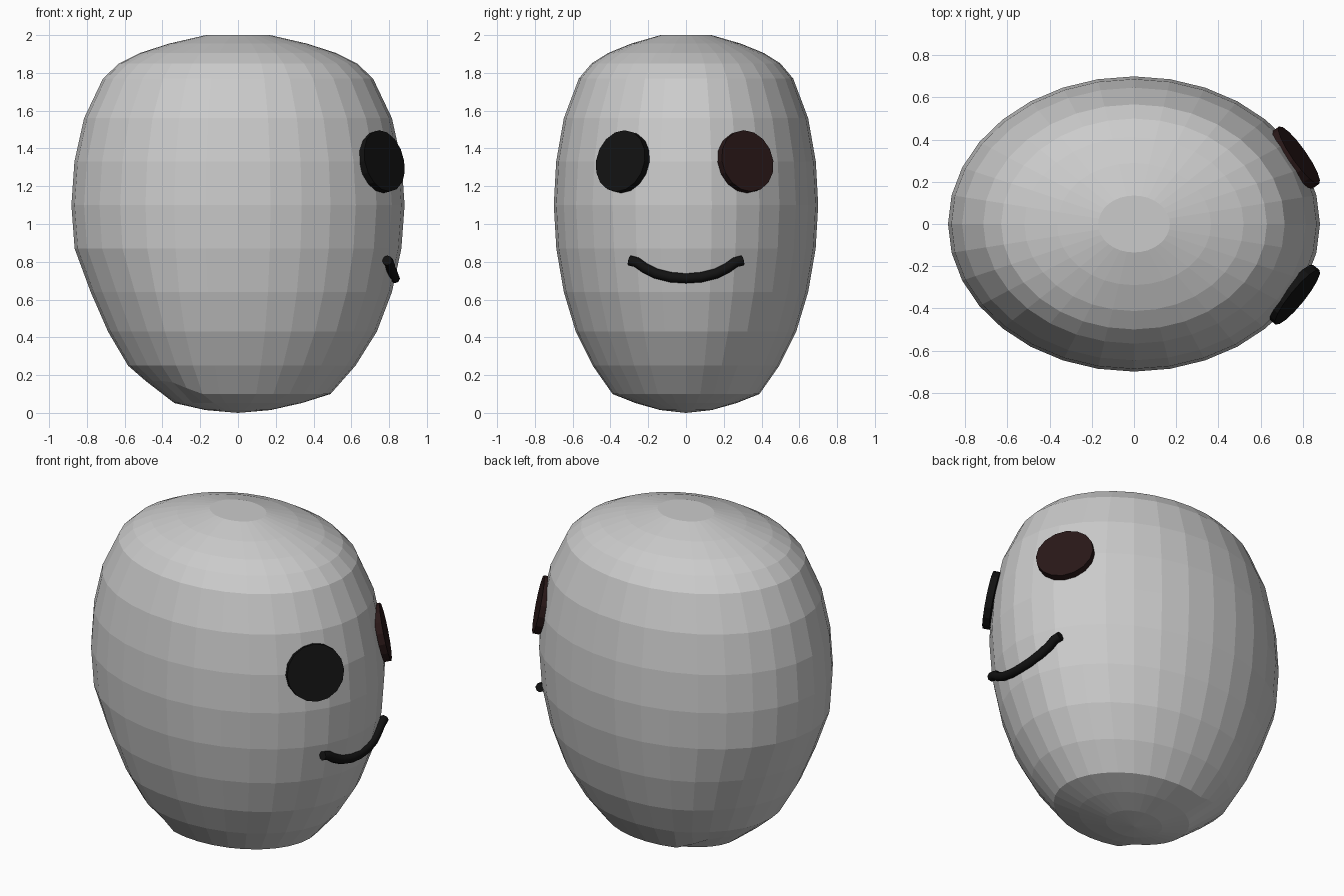
import bpy, bmesh
from math import sin, cos, pi, radians
from mathutils import Vector

if "Cube" in bpy.data.objects:
    bpy.data.objects.remove(bpy.data.objects["Cube"])

SEGMENTS = 32
WIDTH, DEPTH = 0.882, 0.70


def add_object(name, bm):
    mesh = bpy.data.meshes.new(name)
    bmesh.ops.recalc_face_normals(bm, faces=bm.faces)
    bm.to_mesh(mesh)
    bm.free()
    obj = bpy.data.objects.new(name, mesh)
    bpy.context.collection.objects.link(obj)
    return obj


def material(name, colour):
    mat = bpy.data.materials.new(name)
    mat.diffuse_color = (*colour, 1)
    mat.use_nodes = True
    mat.node_tree.nodes["Principled BSDF"].inputs["Base Color"].default_value = mat.diffuse_color
    return mat


black = material("black", (0.006, 0.006, 0.006))
dark_red = material("dark_red", (0.022, 0.009, 0.009))

# Head: oval rings (x radius, height), flattened at crown and chin
profile = [(0.172, 0.015), (0.337, 0.052), (0.49, 0.10), (0.622, 0.25),
           (0.735, 0.43), (0.815, 0.64), (0.865, 0.87), (0.882, 1.10),
           (0.866, 1.33), (0.815, 1.56), (0.715, 1.77), (0.63, 1.85),
           (0.52, 1.905), (0.365, 1.955), (0.17, 2.0)]
# Slight dent low on the back of the head: ring -> (inward, upward)
dent = {2: (0.0, 0.07), 3: (0.04, 0.0), 4: (0.047, 0.0), 5: (0.035, 0.0)}

bm = bmesh.new()
rings = []
for i, (r, z) in enumerate(profile):
    inward, up = dent.get(i, (0, 0))
    ring = []
    for k in range(SEGMENTS):
        a = 2 * pi * k / SEGMENTS
        back = min(1, max(0, (-cos(a) - 0.4) / 0.35))
        ring.append(bm.verts.new((r * cos(a) + inward * back,
                                  r * DEPTH / WIDTH * sin(a),
                                  z + up * back)))
    rings.append(ring)
bottom, top = bm.verts.new((0, 0, 0)), bm.verts.new((0, 0, 2.0))
for k in range(SEGMENTS):
    n = (k + 1) % SEGMENTS
    for lo, hi in zip(rings, rings[1:]):
        bm.faces.new((lo[k], lo[n], hi[n], hi[k]))
    bm.faces.new((bottom, rings[0][n], rings[0][k]))
    bm.faces.new((top, rings[-1][k], rings[-1][n]))
add_object("head", bm)


# Eyes: thin discs lying on the head surface, facing out and slightly up
def add_eye(name, centre, azimuth, mat):
    bm = bmesh.new()
    bmesh.ops.create_cone(bm, cap_ends=True, segments=16, radius1=0.166,
                          radius2=0.166, depth=0.04)
    eye = add_object(name, bm)
    tilt, az = radians(12), radians(azimuth)
    normal = Vector((cos(az) * cos(tilt), sin(az) * cos(tilt), sin(tilt)))
    eye.rotation_euler = normal.to_track_quat('Z', 'Y').to_euler()
    eye.location = centre
    eye.data.materials.append(mat)


add_eye("left_eye", (0.767, 0.315, 1.33), 35, dark_red)
add_eye("right_eye", (0.76, -0.335, 1.33), -39, black)

# Mouth: round tube bent along a smile
half = [(0.83, 0, 0.713), (0.828, 0.08, 0.718), (0.82, 0.16, 0.738),
        (0.807, 0.22, 0.768), (0.80, 0.26, 0.797), (0.79, 0.30, 0.807)]
path = [(x, -y, z) for x, y, z in half[:0:-1]] + half
curve = bpy.data.curves.new("mouth", 'CURVE')
curve.dimensions = '3D'
curve.bevel_depth = 0.027
curve.bevel_resolution = 2
curve.use_fill_caps = True
spline = curve.splines.new('POLY')
spline.points.add(len(path) - 1)
for point, co in zip(spline.points, path):
    point.co = (*co, 1)
curve.materials.append(black)
mouth = bpy.data.objects.new("mouth", curve)
bpy.context.collection.objects.link(mouth)
